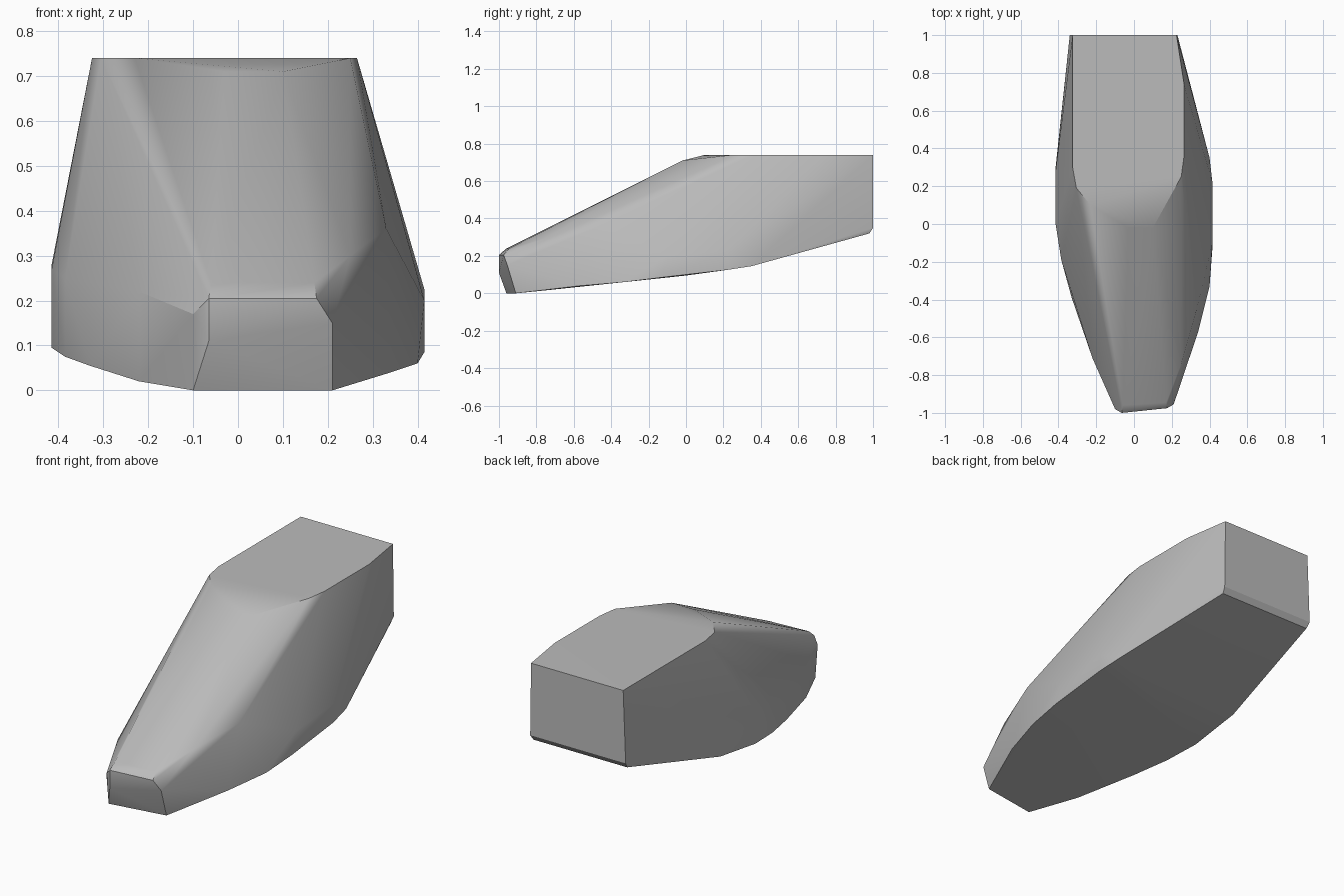
import bpy
import bmesh
from math import radians

old = bpy.data.objects.get("Cube")
if old:
    bpy.data.objects.remove(old, do_unlink=True)

grey = bpy.data.materials.new("plain_grey")
grey.use_nodes = True
colour = (0.5, 0.5, 0.5, 1)
grey.diffuse_color = colour
grey.node_tree.nodes["Principled BSDF"].inputs["Base Color"].default_value = colour

# Blunt nose plate and its chamfered corners
nose = [(-.10, -.96, 0), (.21, -.91, 0), (-.065, -1, .11), (-.10, -.98, .17),
        (-.065, -1, .205), (.175, -.975, .205), (.21, -.955, .15),
        (-.06, -.96, .24), (.17, -.945, .24)]

# Flat top, with the softened lip above the long front slope
top = [(x, y, .74) for x, y in [(-.325, 1), (-.325, .30), (-.305, .19), (-.23, .10),
                                (.25, .25), (.265, .36), (.265, .74), (.225, 1)]]
lip = [(-.03, -.02, .71), (.10, -.02, .71)]

# Rising belly outline, widest at the middle
belly = [(-.22, -.71, .02), (-.33, -.39, .055), (-.385, -.19, .075), (-.415, 0, .095),
         (-.415, .30, .14), (.34, -.57, .04), (.40, -.33, .06), (.415, -.13, .085),
         (.415, .22, .125), (.40, .35, .145)]

# Flank ridge between the upright sides and the sloping shoulders
flank = [(-.22, -.71, .22), (-.385, -.19, .25), (-.415, 0, .27), (-.415, .28, .28),
         (.25, -.74, .30), (.33, -.46, .36), (.415, -.10, .20), (.415, .22, .225)]

# Upright tail plate
tail = [(-.34, 1, .35), (-.335, .98, .32), (.23, 1, .35), (.225, .98, .32)]

# Wrap the section points in one faceted solid
bm = bmesh.new()
for point in nose + top + lip + belly + flank + tail:
    bm.verts.new(point)
hull = bmesh.ops.convex_hull(bm, input=bm.verts[:])
spare = {v for v in hull["geom_interior"] + hull["geom_unused"]
         if isinstance(v, bmesh.types.BMVert)}
bmesh.ops.delete(bm, geom=list(spare), context="VERTS")
bmesh.ops.dissolve_limit(bm, angle_limit=radians(1), verts=bm.verts[:], edges=bm.edges[:])
bmesh.ops.recalc_face_normals(bm, faces=bm.faces[:])

mesh = bpy.data.meshes.new("wedge_body")
bm.to_mesh(mesh)
bm.free()
mesh.materials.append(grey)
body = bpy.data.objects.new("wedge_body", mesh)
bpy.context.collection.objects.link(body)

# Soft shading across the flanks, crisp plate edges
bpy.ops.object.select_all(action="DESELECT")
body.select_set(True)
bpy.context.view_layer.objects.active = body
bpy.ops.object.shade_smooth_by_angle(angle=radians(30))
weighted = body.modifiers.new("flat_plates", "WEIGHTED_NORMAL")
weighted.keep_sharp = True
